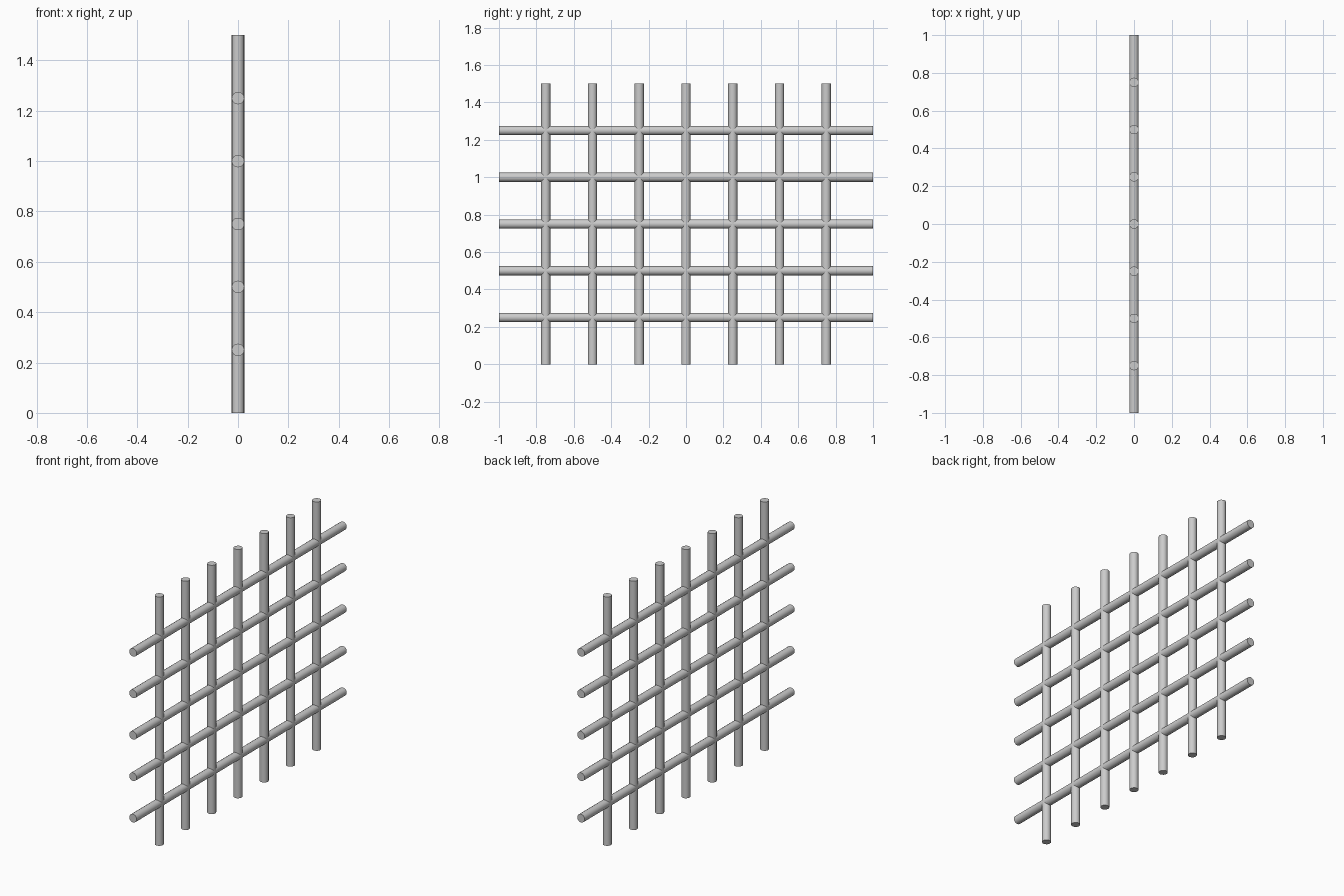
import bpy
from math import pi

if "Cube" in bpy.data.objects:
    bpy.data.objects.remove(bpy.data.objects["Cube"])

RADIUS = 0.025
SPACING = 0.25


def bar(name, length, location, rotation=(0, 0, 0)):
    bpy.ops.mesh.primitive_cylinder_add(vertices=16, radius=RADIUS, depth=length,
                                        location=location, rotation=rotation)
    bpy.context.object.name = name
    bpy.ops.object.shade_smooth_by_angle(angle=pi / 6)


# Upright bars, evenly spaced along y
for i in range(7):
    bar(f"vertical_bar_{i + 1}", 1.5, (0, (i - 3) * SPACING, 0.75))

# Cross bars, evenly spaced in height
for i in range(5):
    bar(f"horizontal_bar_{i + 1}", 2.0, (0, 0, (i + 1) * SPACING), (pi / 2, 0, 0))
